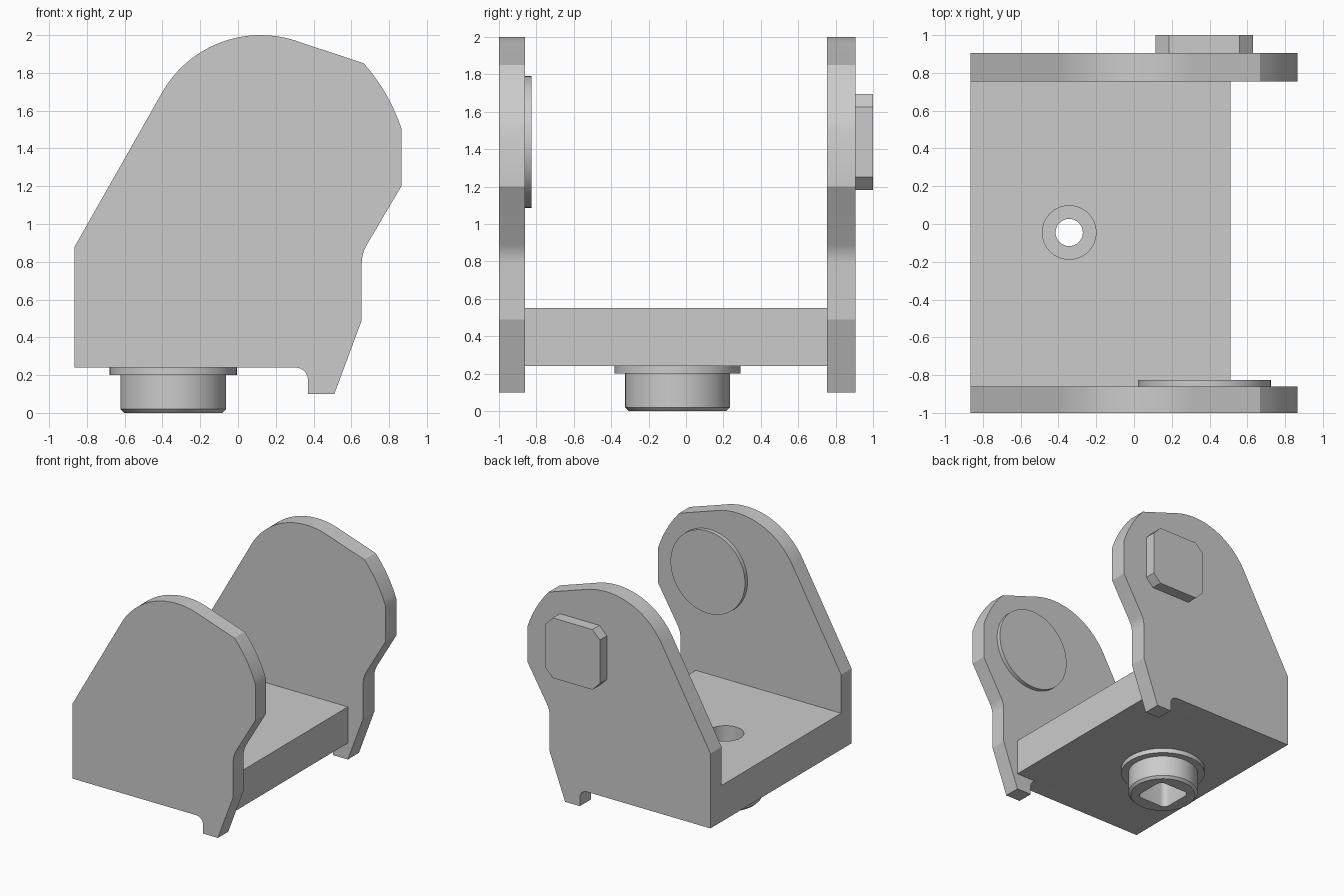
import bpy, bmesh
from math import radians, cos, sin
from mathutils import Matrix, Vector

cube = bpy.data.objects.get("Cube")
if cube:
    bpy.data.objects.remove(cube, do_unlink=True)

grey = bpy.data.materials.new("plain grey")
grey.use_nodes = True
colour = (0.6, 0.6, 0.6, 1)
grey.diffuse_color = colour
grey.node_tree.nodes["Principled BSDF"].inputs["Base Color"].default_value = colour


def arc(cx, cz, r, start, end, n):
    """Points of a circular arc, angles in degrees."""
    steps = [radians(start + (end - start) * i / n) for i in range(n + 1)]
    return [(cx + r * cos(a), cz + r * sin(a)) for a in steps]


def circle(cx, cy, r, n=64):
    return arc(cx, cy, r, 0, 360, n)[:-1]


def square(cx, cy, half, corner, n):
    """Square outline with rounded (n > 1) or chamfered (n = 1) corners."""
    d = half - corner
    pts = []
    for i, (sx, sy) in enumerate([(1, 1), (-1, 1), (-1, -1), (1, -1)]):
        pts += arc(cx + sx * d, cy + sy * d, corner, 90 * i, 90 * i + 90, n)
    return pts


def prism(name, outline, low, high, axis="z", chamfer=0):
    """Extrude an outline along z, or an x-z outline along y."""
    bm = bmesh.new()
    face = bm.faces.new([bm.verts.new((u, v, 0)) for u, v in outline])
    ext = bmesh.ops.extrude_face_region(bm, geom=[face])
    top = [v for v in ext["geom"] if isinstance(v, bmesh.types.BMVert)]
    bmesh.ops.translate(bm, verts=top, vec=(0, 0, high - low))
    bmesh.ops.translate(bm, verts=bm.verts, vec=(0, 0, low))
    if axis == "y":
        bm.transform(Matrix(((1, 0, 0, 0), (0, 0, 1, 0), (0, 1, 0, 0), (0, 0, 0, 1))))
    if chamfer:
        rim = [e for e in bm.edges if all(v.co.z < low + 1e-5 for v in e.verts)]
        bmesh.ops.bevel(bm, geom=rim, offset=chamfer, segments=1, affect="EDGES")
    bmesh.ops.recalc_face_normals(bm, faces=bm.faces)
    mesh = bpy.data.meshes.new(name)
    bm.to_mesh(mesh)
    bm.free()
    mesh.materials.append(grey)
    obj = bpy.data.objects.new(name, mesh)
    bpy.context.collection.objects.link(obj)
    return obj


def cut(target, *cutters):
    """Subtract the cutters from a part and remove them."""
    for cutter in cutters:
        mod = target.modifiers.new("cut", "BOOLEAN")
        mod.operation, mod.solver, mod.object = "DIFFERENCE", "EXACT", cutter
    graph = bpy.context.evaluated_depsgraph_get()
    mesh = bpy.data.meshes.new_from_object(target.evaluated_get(graph))
    target.modifiers.clear()
    target.data = mesh
    for cutter in cutters:
        bpy.data.objects.remove(cutter, do_unlink=True)


# Side plate outline
side = [(-0.865, 0.24), (-0.865, 0.88)]
side += arc(0.12, 1.4, 0.6, 150, 69, 24)
side += arc(-0.083, 1.188, 1.0, 41.5, 18.5, 8)
side += [(0.865, 1.2)]
side += arc(0.855, 0.79, 0.2, 150, 180, 8)
side += [(0.655, 0.49), (0.51, 0.1), (0.37, 0.1)]
side += arc(0.305, 0.175, 0.065, 0, 90, 8)

px, pz = 0.372, 1.438    # pivot axis
bx, by = -0.343, -0.045  # bottom boss axis

# Front plate with stepped round bore and raised inner ring
front_plate = prism("front_plate", side, -1, -0.86, "y")
cut(front_plate,
    prism("through_hole", circle(px, pz, 0.228), -1.1, -0.7, "y"),
    prism("bore", circle(px, pz, 0.285), -0.93, -0.7, "y"))
bearing_ring = prism("bearing_ring", circle(px, pz, 0.352), -0.86, -0.825, "y")
cut(bearing_ring, prism("ring_hole", circle(px, pz, 0.285), -0.9, -0.7, "y"))

# Back plate with square socket and chamfered outer pad
back_plate = prism("back_plate", side, 0.755, 0.905, "y")
cut(back_plate, prism("socket", square(px, pz, 0.163, 0.05, 6), 0.7, 1.0, "y"))
square_pad = prism("square_pad", [(px + u, pz + v) for u, v in square(0, 0, 0.257, 0.07, 1)],
                   0.905, 1.0, "y")
cut(square_pad, prism("pad_socket", square(px, pz, 0.163, 0.05, 6), 0.8, 0.92, "y"))

# Base between the plates, with counterbored hole
base = prism("base", [(-0.865, -0.86), (0.51, -0.86), (0.51, 0.755), (-0.865, 0.755)], 0.24, 0.55)
cut(base,
    prism("counterbore", circle(bx, by, 0.142), 0.35, 0.7),
    prism("screw_hole", circle(bx, by, 0.072), 0.1, 0.5),
    prism("socket_end", square(bx, by, 0.15, 0.05, 6), 0.1, 0.25))

# Bottom boss: flange and chamfered stud with square socket
boss_flange = prism("boss_flange", circle(bx, by, 0.337), 0.2, 0.24)
boss_stud = prism("boss_stud", circle(bx, by, 0.28), 0, 0.2, chamfer=0.02)
for part in (boss_flange, boss_stud):
    cut(part, prism("boss_socket", square(bx, by, 0.15, 0.05, 6), -0.1, 0.3))

# Smooth curved walls, keep edges sharp
parts = [front_plate, bearing_ring, back_plate, square_pad, base, boss_flange, boss_stud]
bpy.ops.object.select_all(action="DESELECT")
for part in parts:
    part.select_set(True)
bpy.context.view_layer.objects.active = base
bpy.ops.object.shade_smooth_by_angle(angle=radians(20))
